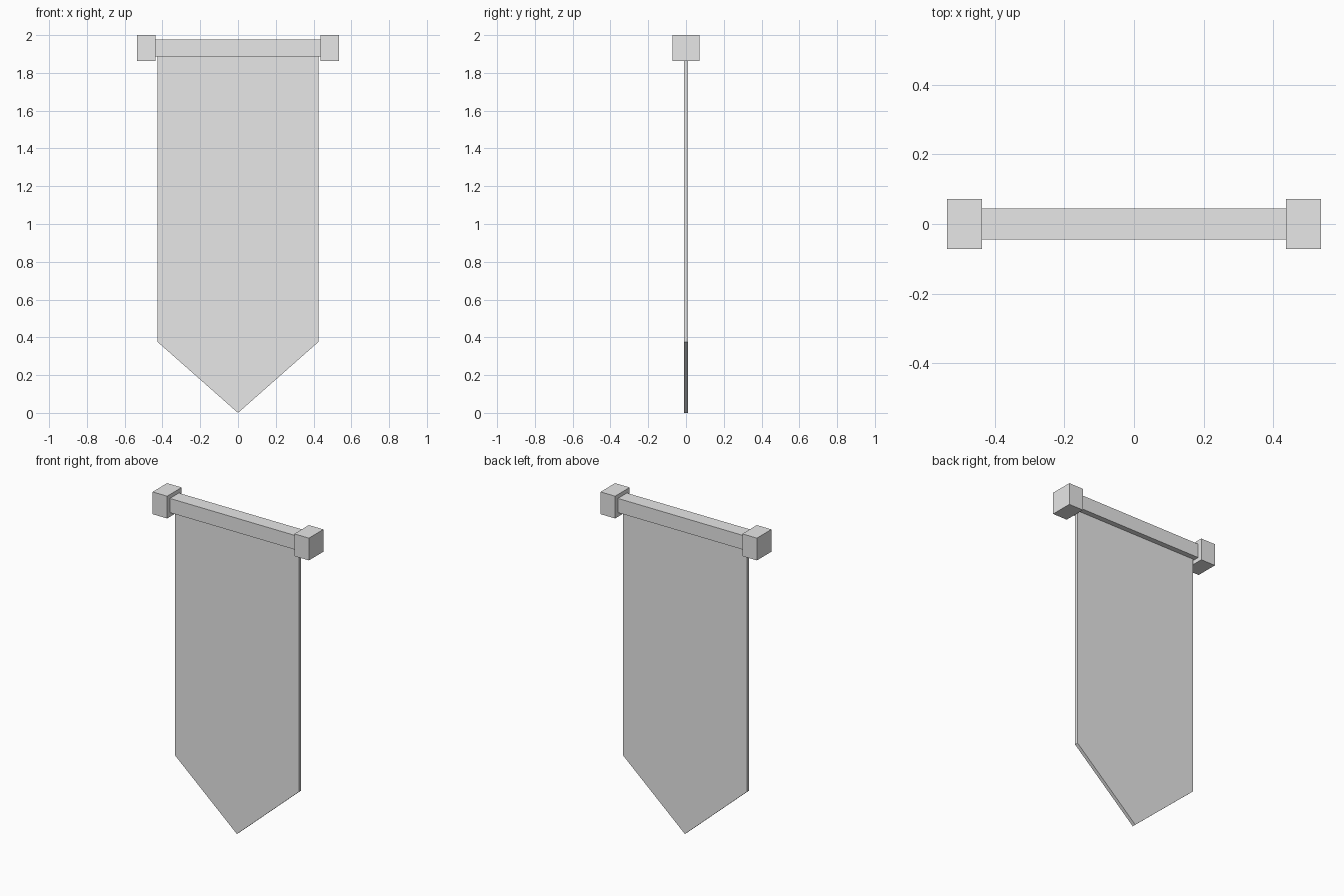
import bpy
import bmesh

cube = bpy.data.objects.get("Cube")
if cube:
    bpy.data.objects.remove(cube, do_unlink=True)

# Single flat grey
grey = bpy.data.materials.new("plain grey")
grey.use_nodes = True
colour = (0.8, 0.8, 0.8, 1)
grey.diffuse_color = colour
grey.node_tree.nodes["Principled BSDF"].inputs["Base Color"].default_value = colour


def prism(name, profile, half_depth):
    """Extrude an x-z outline along y, centred on y = 0."""
    bm = bmesh.new()
    face = bm.faces.new([bm.verts.new((x, -half_depth, z)) for x, z in profile])
    extruded = bmesh.ops.extrude_face_region(bm, geom=[face])["geom"]
    verts = [v for v in extruded if isinstance(v, bmesh.types.BMVert)]
    bmesh.ops.translate(bm, verts=verts, vec=(0, 2 * half_depth, 0))
    bmesh.ops.recalc_face_normals(bm, faces=bm.faces)
    mesh = bpy.data.meshes.new(name)
    bm.to_mesh(mesh)
    bm.free()
    mesh.materials.append(grey)
    obj = bpy.data.objects.new(name, mesh)
    bpy.context.collection.objects.link(obj)
    return obj


def box(name, x0, x1, z0, z1, half_depth):
    return prism(name, [(x0, z0), (x1, z0), (x1, z1), (x0, z1)], half_depth)


# Hanging cloth with a pointed lower end
prism("banner_cloth",
      [(0, 0), (0.425, 0.375), (0.425, 1.9), (-0.425, 1.9), (-0.425, 0.375)], 0.011)

# Square crossbar and its end blocks
box("crossbar", -0.437, 0.437, 1.888, 1.976, 0.044)
for side, sign in (("left", 1), ("right", -1)):
    inner, outer = sorted((sign * 0.436, sign * 0.536))
    box(side + "_end_block", inner, outer, 1.862, 2.0, 0.071)
